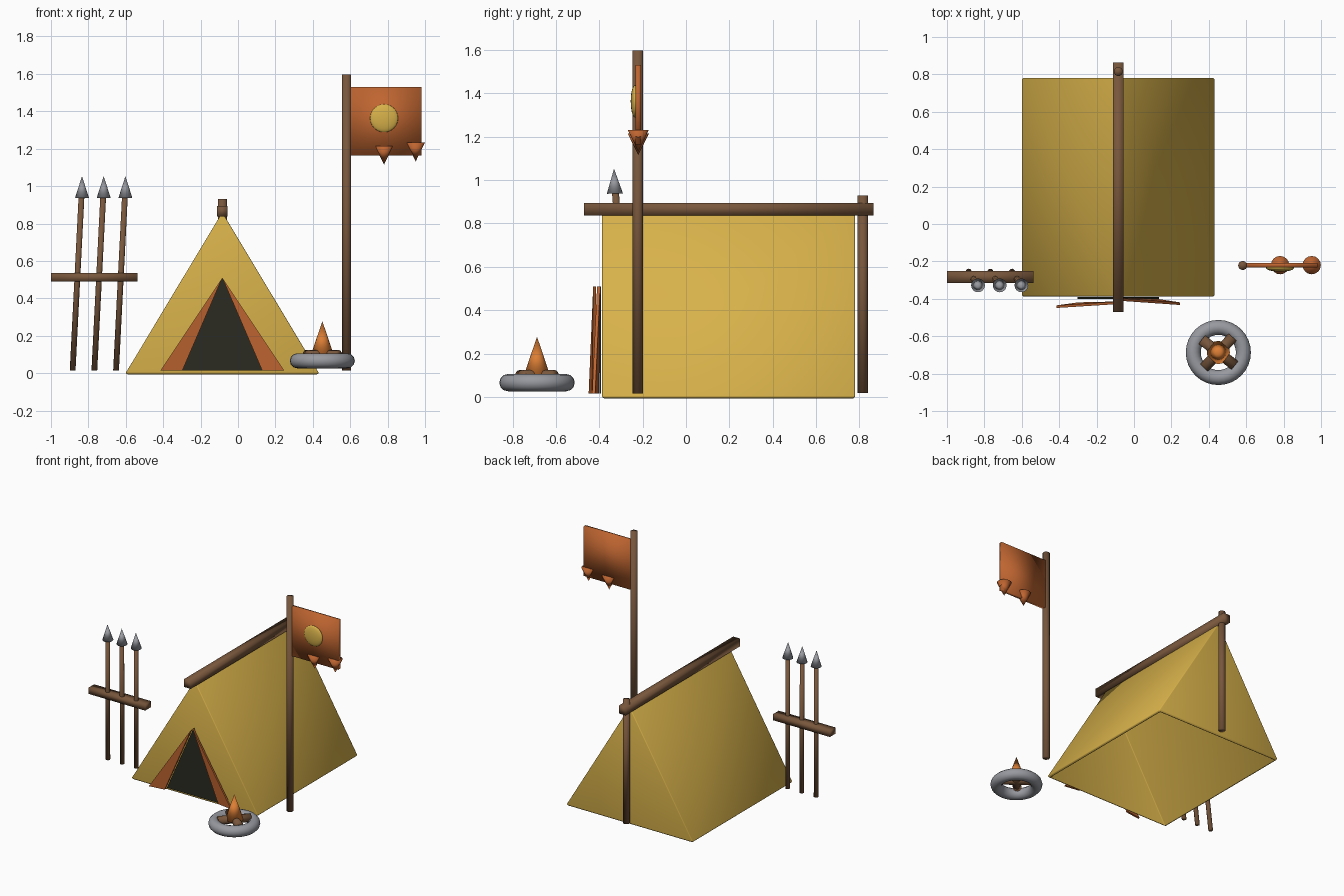
import bpy, bmesh, math
from mathutils import Vector

cube = bpy.data.objects.get("Cube")
if cube:
    bpy.data.objects.remove(cube, do_unlink=True)


def material(name, rgb):
    m = bpy.data.materials.new(name)
    m.use_nodes = True
    m.diffuse_color = (*rgb, 1)
    m.node_tree.nodes["Principled BSDF"].inputs["Base Color"].default_value = (*rgb, 1)
    return m


canvas = material("tan canvas", (0.68, 0.44, 0.068))
wood = material("brown wood", (0.19, 0.095, 0.045))
cloth = material("rust cloth", (0.52, 0.13, 0.03))
flame_mat = material("flame orange", (0.72, 0.21, 0.035))
stone = material("grey stone", (0.31, 0.32, 0.35))
dark = material("dark opening", (0.024, 0.024, 0.015))


def finish(name, mat, smooth=True):
    ob = bpy.context.object
    ob.name = name
    ob.data.materials.clear()
    ob.data.materials.append(mat)
    if smooth:
        bpy.ops.object.shade_smooth()
    return ob


def rod(name, a, b, r_start, r_end, mat, sides=16):
    """Tapered round bar from point a to point b."""
    a, b = Vector(a), Vector(b)
    bpy.ops.mesh.primitive_cone_add(vertices=sides, radius1=r_start, radius2=r_end,
                                    depth=(b - a).length, location=(a + b) / 2,
                                    rotation=(b - a).to_track_quat('Z', 'Y').to_euler())
    return finish(name, mat)


def box(name, center, size, mat):
    bpy.ops.mesh.primitive_cube_add(size=1, location=center)
    bpy.context.object.scale = size
    bpy.ops.object.transform_apply(location=False, rotation=False, scale=True)
    return finish(name, mat)


def prism(name, front, depth, mat, hollow=False):
    """Outline on the front side, pushed back along y; hollow drops the floor."""
    bm = bmesh.new()
    face = bm.faces.new([bm.verts.new(p) for p in front])
    moved = bmesh.ops.extrude_face_region(bm, geom=[face])["geom"]
    bmesh.ops.translate(bm, vec=(0, depth, 0),
                        verts=[v for v in moved if isinstance(v, bmesh.types.BMVert)])
    bmesh.ops.recalc_face_normals(bm, faces=bm.faces)
    if hollow:
        floor = [f for f in bm.faces if f.normal.z < -0.9]
        bmesh.ops.delete(bm, geom=floor, context='FACES')
    me = bpy.data.meshes.new(name)
    bm.to_mesh(me)
    bm.free()
    ob = bpy.data.objects.new(name, me)
    bpy.context.collection.objects.link(ob)
    bpy.context.view_layer.objects.active = ob
    ob.select_set(True)
    return finish(name, mat, hollow)


# Tent: open-floored canvas shell, ridge and back post
tent_x = -0.084
tent = prism("tent_body", [(tent_x - 0.517, -0.387, 0), (tent_x + 0.517, -0.387, 0),
                           (tent_x, -0.387, 0.86)], 1.167, canvas, hollow=True)
shell = tent.modifiers.new("canvas thickness", 'SOLIDIFY')
shell.thickness, shell.offset, shell.use_even_offset = 0.014, -1, True
soft = tent.modifiers.new("soft edges", 'BEVEL')
soft.width, soft.segments = 0.006, 2
box("ridge_beam", (tent_x, 0.197, 0.866), (0.055, 1.335, 0.058), wood)
rod("back_post", (tent_x, 0.815, 0.018), (tent_x, 0.815, 0.93), 0.024, 0.024, wood)

# Doorway and opened flaps
prism("door_opening", [(tent_x - 0.217, -0.4, 0.015), (tent_x + 0.217, -0.4, 0.015),
                       (tent_x, -0.4, 0.51)], 0.009, dark)
for name, side, y_top, y_out in (("right_flap", -1, -0.428, -0.449),
                                 ("left_flap", 1, -0.41, -0.433)):
    prism(name, [(tent_x, y_top, 0.51), (tent_x + side * 0.213, y_top - 0.005, 0.015),
                 (tent_x + side * 0.33, y_out, 0.015)], 0.014, cloth)

# Spear rack with leaning spears
box("rack_bar", (-0.7685, -0.283, 0.512), (0.463, 0.065, 0.046), wood)
for i in range(3):
    x = -0.884 + i * 0.116
    rod(f"spear_shaft_{i + 1}", (x, -0.255, 0.015), (x + 0.047, -0.325, 0.94),
        0.016, 0.016, wood, 10)
    rod(f"spear_head_{i + 1}", (x + 0.05, -0.328, 0.938), (x + 0.05, -0.332, 1.053),
        0.037, 0, stone)

# Banner on its pole
rod("banner_pole", (0.581, -0.222, 0.015), (0.581, -0.222, 1.597), 0.024, 0.024, wood)
box("banner", (0.791, -0.22, 1.348), (0.382, 0.024, 0.366), cloth)
bpy.ops.mesh.primitive_uv_sphere_add(segments=24, ring_count=12, radius=1,
                                     location=(0.781, -0.235, 1.363))
bpy.context.object.scale = (0.075, 0.02, 0.075)
finish("banner_disc", canvas)
for i, (x, z) in enumerate(((0.781, 1.215), (0.95, 1.232))):
    rod(f"banner_tassel_{i + 1}", (x, -0.22, z), (x, -0.22, z - 0.1), 0.049, 0, cloth)

# Campfire: stone ring, crossed logs and flame
fire = Vector((0.451, -0.687, 0))
bpy.ops.mesh.primitive_torus_add(major_segments=32, minor_segments=12, major_radius=0.134,
                                 minor_radius=0.04, location=fire + Vector((0, 0, 0.066)))
finish("fire_ring", stone)
for i, degrees in enumerate((47, 142)):
    a = math.radians(degrees)
    arm = Vector((math.cos(a), math.sin(a), 0)) * 0.112
    mid = fire + Vector((0, 0, 0.095))
    rod(f"fire_log_{i + 1}", mid - arm, mid + arm, 0.029, 0.029, wood, 12)
rod("flame", fire + Vector((0, 0, 0.095)), fire + Vector((0, 0, 0.278)), 0.062, 0, flame_mat)
